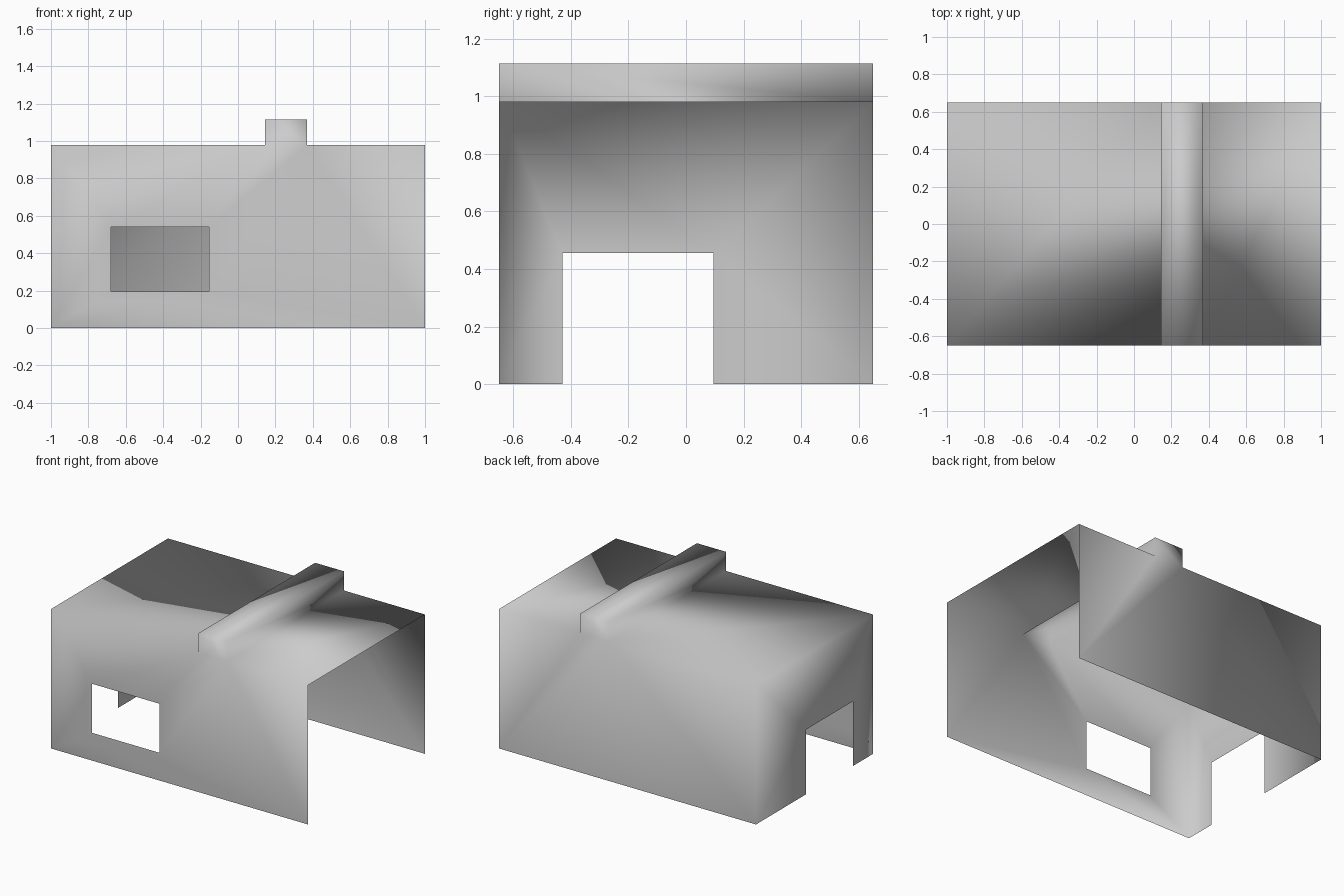
import bpy
import bmesh
from mathutils import Vector

cube = bpy.data.objects.get("Cube")
if cube:
    bpy.data.objects.remove(cube, do_unlink=True)

HALF_X, HALF_Y = 1.0, 0.65
EAVE, RIDGE = 0.98, 1.115
RIDGE_X0, RIDGE_X1 = 0.145, 0.37

bm = bmesh.new()


def rectangle(a0, a1, b0, b1):
    return [(a0, b0), (a0, b1), (a1, b1), (a1, b0)]


def add_panel(loops, place, normal):
    """Fill a flat panel; loops after the first become openings."""
    edges = []
    for loop in loops:
        verts = [bm.verts.new(place(a, b)) for a, b in loop]
        edges += [bm.edges.new((v, verts[i - 1])) for i, v in enumerate(verts)]
    filled = bmesh.ops.triangle_fill(bm, edges=edges, use_beauty=True,
                                     normal=normal)
    for face in filled["geom"]:
        if isinstance(face, bmesh.types.BMFace):
            face.normal_update()
            if face.normal.dot(Vector(normal)) < 0:
                face.normal_flip()


# Gable outline shared by the front wall, back wall and roof
outline = [(-HALF_X, 0), (-HALF_X, EAVE), (RIDGE_X0, EAVE), (RIDGE_X0, RIDGE),
           (RIDGE_X1, RIDGE), (RIDGE_X1, EAVE), (HALF_X, EAVE), (HALF_X, 0)]
window = rectangle(-0.68, -0.155, 0.195, 0.54)

# Front wall with window, and plain back wall
add_panel([outline, window], lambda x, z: (x, -HALF_Y, z), (0, -1, 0))
add_panel([outline], lambda x, z: (x, HALF_Y, z), (0, 1, 0))

# Side wall with a doorway; the opposite side and the floor stay open
doorway = [(-HALF_Y, 0), (-HALF_Y, EAVE), (HALF_Y, EAVE), (HALF_Y, 0),
           (0.095, 0), (0.095, 0.455), (-0.43, 0.455), (-0.43, 0)]
add_panel([doorway], lambda y, z: (-HALF_X, y, z), (-1, 0, 0))

# Roof and raised beam, swept from front to back
top = outline[1:-1]
for (x0, z0), (x1, z1) in zip(top, top[1:]):
    corners = [(x0, -HALF_Y, z0), (x1, -HALF_Y, z1),
               (x1, HALF_Y, z1), (x0, HALF_Y, z0)]
    bm.faces.new([bm.verts.new(c) for c in corners])

# Weld the panels so that the shading flows round the corners
bmesh.ops.remove_doubles(bm, verts=bm.verts[:], dist=0.001)
for face in bm.faces:
    face.smooth = True

mesh = bpy.data.meshes.new("house_shell")
bm.to_mesh(mesh)
bm.free()
house = bpy.data.objects.new("house_shell", mesh)
bpy.context.collection.objects.link(house)

# Plain grey finish
grey = bpy.data.materials.new("light_grey")
grey.use_nodes = True
colour = (0.6, 0.6, 0.6, 1)
grey.diffuse_color = colour
grey.node_tree.nodes["Principled BSDF"].inputs["Base Color"].default_value = colour
mesh.materials.append(grey)
